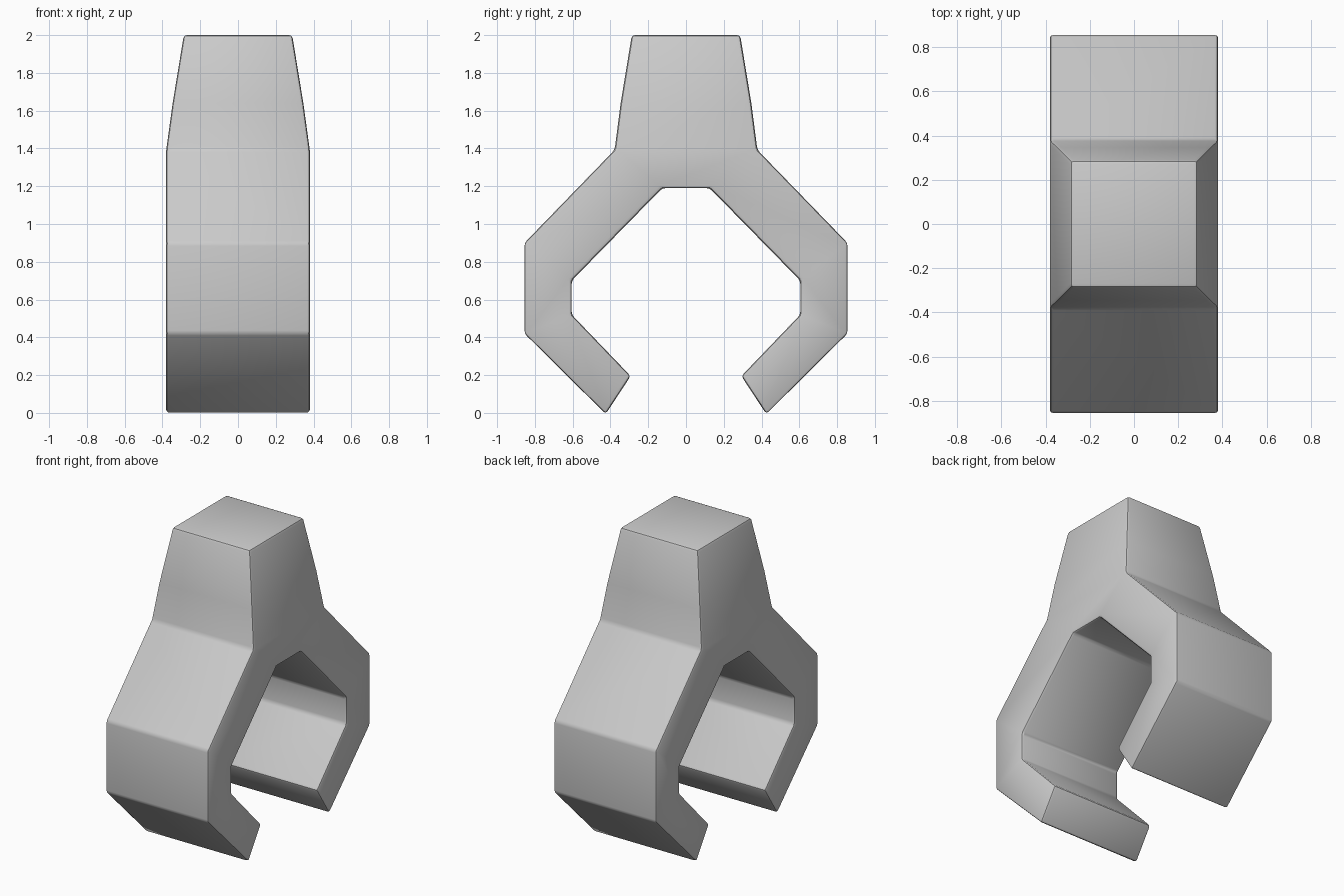
import bpy, bmesh

if "Cube" in bpy.data.objects:
    bpy.data.objects.remove(bpy.data.objects["Cube"])

HALF = 0.38  # half thickness of the clip along x

# Side outline (y, z): outer/inner pairs of one arm, from tip to shoulder
arm = [((0.425, -0.006), (0.293, 0.195)),
       ((0.855, 0.42), (0.605, 0.52)),
       ((0.855, 0.90), (0.605, 0.70)),
       ((0.378, 1.392), (0.125, 1.19))]
# Tapered neck above the shoulder: y and x half width, height
neck = [(0.346, 1.64), (0.287, 2.0)]
taper = {z: w for w, z in neck}

bm = bmesh.new()
cells = []
for s in (1, -1):
    for (o0, i0), (o1, i1) in zip(arm, arm[1:]):
        cells.append([(s * y, z) for y, z in (o0, o1, i1, i0)])
levels = [arm[-1][1], arm[-1][0]] + neck
for (w0, z0), (w1, z1) in zip(levels, levels[1:]):
    cells.append([(-w0, z0), (w0, z0), (w1, z1), (-w1, z1)])

# Each cell becomes a block; shared walls between blocks are removed
for cell in cells:
    a, b = [[bm.verts.new((s * taper.get(z, HALF), y, z)) for y, z in cell] for s in (1, -1)]
    bm.faces.new(a)
    bm.faces.new(b[::-1])
    for i in range(4):
        j = (i + 1) % 4
        p, q = cell[i], cell[j]
        shared = sum(p in c and q in c for c in cells) > 1
        if not shared:
            bm.faces.new((a[i], b[i], b[j], a[j]))
bmesh.ops.remove_doubles(bm, verts=bm.verts, dist=1e-4)
bmesh.ops.recalc_face_normals(bm, faces=bm.faces)

mesh = bpy.data.meshes.new("clip_hand")
bm.to_mesh(mesh)
bm.free()
hand = bpy.data.objects.new("clip_hand", mesh)
bpy.context.collection.objects.link(hand)

# Small softened edges
bevel = hand.modifiers.new("soft_edges", 'BEVEL')
bevel.width = 0.016
bevel.segments = 2
bevel.limit_method = 'ANGLE'
bevel.angle_limit = 0.5
bpy.context.view_layer.objects.active = hand
hand.select_set(True)
bpy.ops.object.modifier_apply(modifier="soft_edges")
bpy.ops.object.shade_smooth_by_angle()
